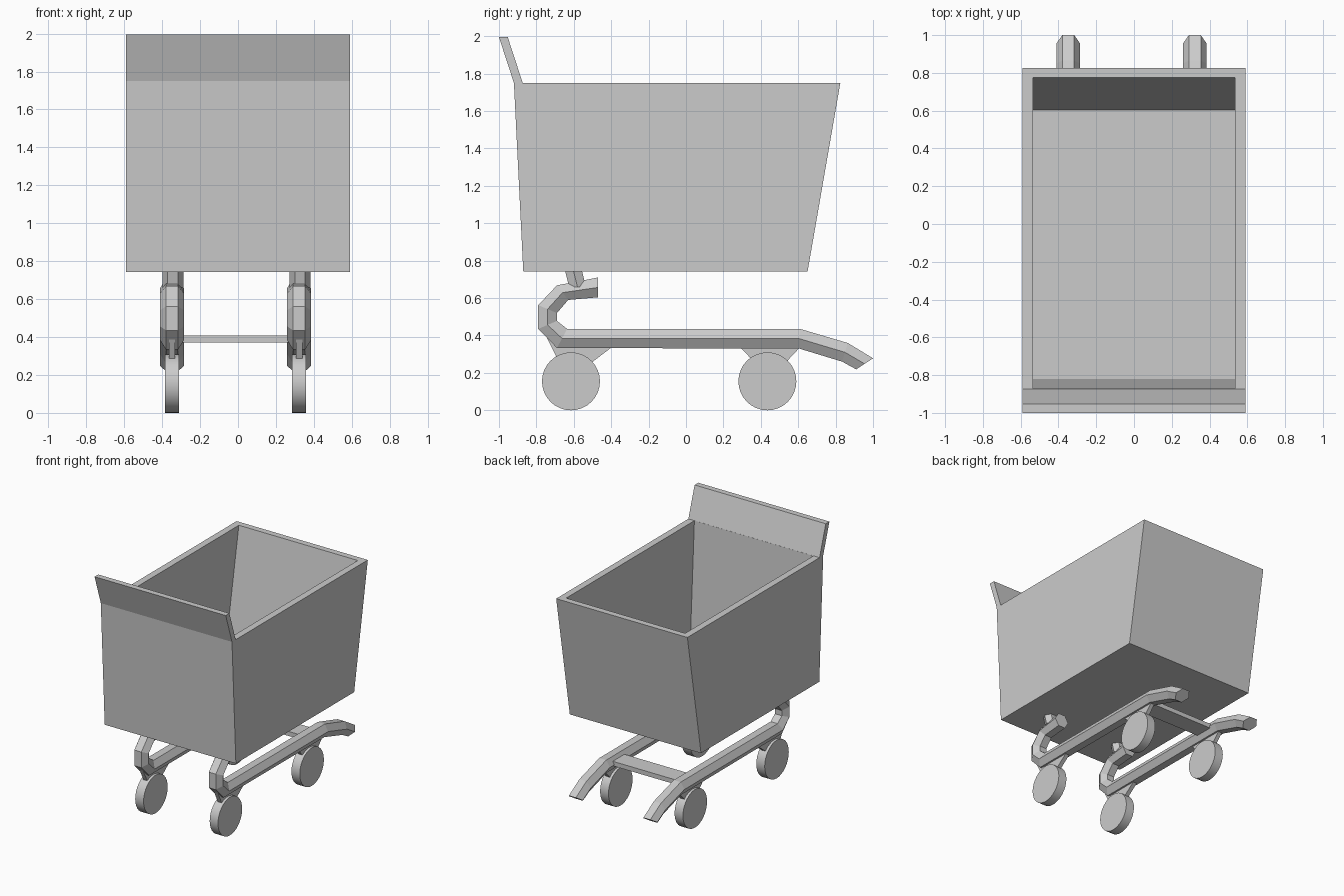
import bpy, bmesh, math

if "Cube" in bpy.data.objects:
    bpy.data.objects.remove(bpy.data.objects["Cube"])

RAIL_X = (-0.348, 0.322)


def finish(name, bm):
    bmesh.ops.recalc_face_normals(bm, faces=bm.faces)
    me = bpy.data.meshes.new(name)
    bm.to_mesh(me)
    bm.free()
    ob = bpy.data.objects.new(name, me)
    bpy.context.collection.objects.link(ob)
    return ob


def loft(name, rings):
    """Skin a list of closed rings and cap both ends."""
    bm = bmesh.new()
    vs = [[bm.verts.new(p) for p in r] for r in rings]
    n = len(vs[0])
    for a, b in zip(vs, vs[1:]):
        for i in range(n):
            j = (i + 1) % n
            bm.faces.new((a[i], a[j], b[j], b[i]))
    bm.faces.new(vs[0])
    bm.faces.new(vs[-1])
    return finish(name, bm)


def prism(name, profile, x0, x1):
    """Extrude a (y, z) side profile along x."""
    return loft(name, [[(x, y, z) for y, z in profile] for x in (x0, x1)])


# Basket with push handle, hollowed out
basket = prism("basket", [(-0.87, 0.742), (-0.92, 1.75), (-1.0, 1.995), (-0.953, 1.995),
                          (-0.873, 1.75), (0.825, 1.75), (0.65, 0.742)], -0.59, 0.59)
cutter = prism("basket_cutter", [(-0.82, 0.795), (-0.872, 1.75), (-0.872, 1.85),
                                 (0.793, 1.85), (0.775, 1.75), (0.603, 0.795)], -0.535, 0.535)
cutter.hide_render = True
mod = basket.modifiers.new("hollow", 'BOOLEAN')
mod.operation = 'DIFFERENCE'
mod.solver = 'EXACT'
mod.object = cutter
bpy.context.view_layer.objects.active = basket
bpy.ops.object.modifier_apply(modifier=mod.name)
bpy.data.objects.remove(cutter)

# Rail path: outer and inner edge of the hexagonal tube at each bend
STATIONS = [((-0.47, 0.71), (-0.47, 0.604)), ((-0.69, 0.668), (-0.63, 0.59)),
            ((-0.79, 0.562), (-0.69, 0.52)), ((-0.79, 0.435), (-0.69, 0.478)),
            ((-0.69, 0.333), (-0.635, 0.435)), ((0.605, 0.33), (0.61, 0.435)),
            ((0.835, 0.26), (0.865, 0.36)), ((0.91, 0.219), (1.0, 0.278))]


def hex_ring(x, a, b, r):
    m = ((a[0] + b[0]) / 2, (a[1] + b[1]) / 2)
    return [(x - r / 2, *a), (x + r / 2, *a), (x + r, *m),
            (x + r / 2, *b), (x - r / 2, *b), (x - r, *m)]


def wheel(name, x, y):
    bm = bmesh.new()
    bmesh.ops.create_cone(bm, cap_ends=True, segments=32, radius1=0.155, radius2=0.155, depth=0.075)
    for v in bm.verts:
        a, b, c = v.co
        v.co = (x + c, y + a, 0.155 + b)
    ob = finish(name, bm)
    bpy.ops.object.select_all(action='DESELECT')
    ob.select_set(True)
    bpy.context.view_layer.objects.active = ob
    bpy.ops.object.shade_smooth_by_angle(angle=math.radians(40))


for side, x in zip(("left", "right"), RAIL_X):
    # Bent hexagonal rail
    loft(f"rail_{side}", [hex_ring(x, a, b, 0.063) for a, b in STATIONS])
    # Stub joining rail and basket
    loft(f"post_{side}", [hex_ring(x + 0.005, (-0.65, 0.76), (-0.56, 0.76), 0.055),
                          hex_ring(x + 0.005, (-0.625, 0.66), (-0.535, 0.66), 0.055)])
    # Wheels and their tapered brackets
    wheel(f"rear_wheel_{side}", x, -0.615)
    wheel(f"lead_wheel_{side}", x, 0.435)
    prism(f"rear_bracket_{side}", [(-0.745, 0.39), (-0.40, 0.335), (-0.55, 0.22), (-0.66, 0.22)],
          x - 0.017, x + 0.017)
    prism(f"lead_bracket_{side}", [(0.25, 0.38), (0.65, 0.38), (0.50, 0.22), (0.40, 0.22)],
          x - 0.017, x + 0.017)

# Flat cross bar between the rails
prism("cross_bar", [(0.40, 0.37), (0.55, 0.37), (0.55, 0.407), (0.40, 0.407)], *RAIL_X)
